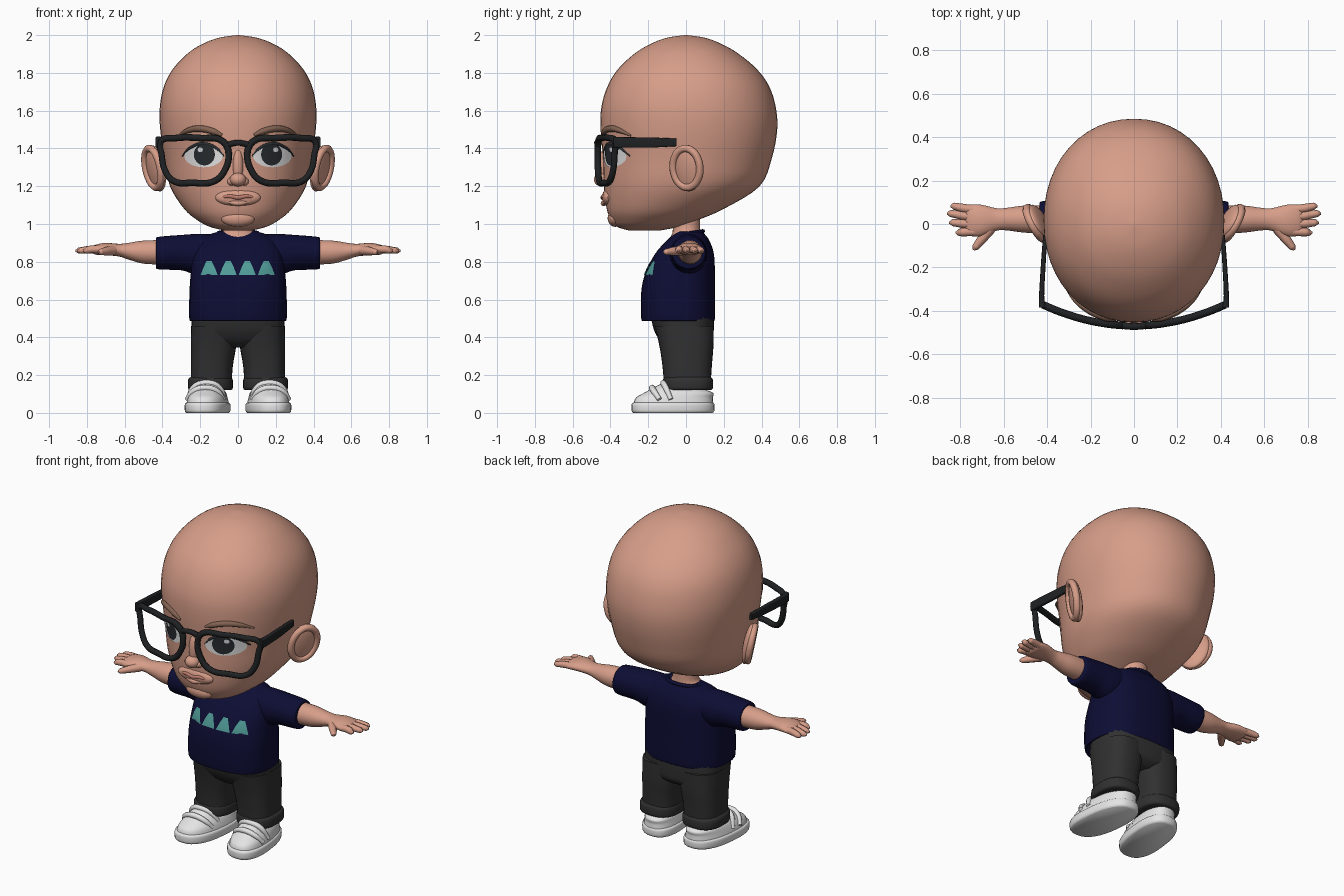
import bpy, bmesh
from math import cos, sin, pi, radians
from mathutils import Vector, Matrix
from mathutils.bvhtree import BVHTree

cube = bpy.data.objects.get("Cube")
if cube:
    bpy.data.objects.remove(cube, do_unlink=True)


def material(name, *rgb):
    m = bpy.data.materials.new(name)
    m.use_nodes = True
    m.diffuse_color = (*rgb, 1)
    bsdf = m.node_tree.nodes["Principled BSDF"]
    bsdf.inputs["Base Color"].default_value = (*rgb, 1)
    bsdf.inputs["Roughness"].default_value = 0.7
    return m


SKIN = material("skin", .68, .34, .25)
NAVY = material("navy cloth", .004, .004, .035)
CHARCOAL = material("charcoal cloth", .03, .03, .03)
BLACK = material("black plastic", .014, .015, .016)
WHITE = material("white", .78, .78, .78)
IRIS = material("dark iris", .022, .026, .03)
TEAL = material("teal print", .08, .33, .31)
BROW = material("brow brown", .23, .125, .085)
LIP = material("lip", .50, .20, .15)


def finish(bm, name, mat, mirror=False, angle=50):
    bmesh.ops.recalc_face_normals(bm, faces=bm.faces)
    me = bpy.data.meshes.new(name)
    bm.to_mesh(me)
    bm.free()
    me.materials.clear()
    me.materials.append(mat)
    me.shade_smooth()
    me.set_sharp_from_angle(angle=radians(angle))
    ob = bpy.data.objects.new(name, me)
    bpy.context.collection.objects.link(ob)
    if mirror:
        ob.modifiers.new("Mirror", 'MIRROR').use_mirror_merge = False
    return ob


def spline(p, steps):
    """Catmull-Rom through the control rows."""
    p = [Vector(r) for r in p]
    out = []
    for i in range(len(p) - 1):
        a, b, c, d = p[max(i - 1, 0)], p[i], p[i + 1], p[min(i + 2, len(p) - 1)]
        for k in range(steps):
            t = k / steps
            out.append(b + (c - a) * (t / 2) + (a * 2 - b * 5 + c * 4 - d) * (t * t / 2)
                       + (b * 3 - a - c * 3 + d) * (t ** 3 / 2))
    return out + [p[-1]]


def upright(t, a, b):
    return (a, b, t)


def sideways(t, a, b):
    return (t, b, a)


def loft(name, rows, mat, place=upright, power=2, n=32, steps=4, mirror=False):
    """Rows are (position, a_min, a_max, b_min, b_max) of rounded sections."""
    bm = bmesh.new()
    rings = []
    for t, a0, a1, b0, b1 in spline(rows, steps):
        ring = []
        for i in range(n):
            c, s = cos(2 * pi * i / n), sin(2 * pi * i / n)
            c, s = [abs(v) ** (2 / power) * (1 if v > 0 else -1) for v in (c, s)]
            ring.append(bm.verts.new(place(t, (a0 + a1 + (a1 - a0) * c) / 2,
                                           (b0 + b1 + (b1 - b0) * s) / 2)))
        rings.append(ring)
    for r, q in zip(rings, rings[1:]):
        for i in range(n):
            bm.faces.new((r[i], r[(i + 1) % n], q[(i + 1) % n], q[i]))
    bm.faces.new(rings[0])
    bm.faces.new(rings[-1])
    return finish(bm, name, mat, mirror)


def tube(name, paths, mat, cyclic=False, mirror=False):
    """Each path is a list of (x, y, z, radius)."""
    cu = bpy.data.curves.new(name + " path", 'CURVE')
    cu.dimensions, cu.bevel_depth, cu.bevel_resolution = '3D', 1, 2
    cu.resolution_u, cu.use_fill_caps = 6, True
    for path in paths:
        sp = cu.splines.new('BEZIER')
        sp.bezier_points.add(len(path) - 1)
        sp.use_cyclic_u = cyclic
        for bp, (x, y, z, r) in zip(sp.bezier_points, path):
            bp.co, bp.radius = (x, y, z), r
            bp.handle_left_type = bp.handle_right_type = 'AUTO'
    tmp = bpy.data.objects.new(name + " path", cu)
    bpy.context.collection.objects.link(tmp)
    bpy.context.view_layer.update()
    bm = bmesh.new()
    bm.from_mesh(tmp.to_mesh())
    tmp.to_mesh_clear()
    bpy.data.objects.remove(tmp, do_unlink=True)
    return finish(bm, name, mat, mirror)


def ball(name, loc, size, mat, rot=Matrix(), mirror=False):
    bm = bmesh.new()
    bmesh.ops.create_uvsphere(bm, u_segments=24, v_segments=14, radius=1)
    bm.transform(Matrix.Translation(loc) @ rot @ Matrix.Diagonal((*size, 1)))
    return finish(bm, name, mat, mirror)


def surface(ob):
    tree = BVHTree.FromPolygons([v.co for v in ob.data.vertices],
                                [p.vertices for p in ob.data.polygons])
    return lambda x, z: tree.ray_cast(Vector((x, -3, z)), Vector((0, 1, 0)))[0].y


def plate(name, outline, front, lift, mat, mirror=True, layers=6):
    """Thin painted patch that follows a surface seen from the front."""
    bm = bmesh.new()
    n = len(outline)
    cx, cz = sum(p[0] for p in outline) / n, sum(p[1] for p in outline) / n

    def vert(x, z):
        return bm.verts.new((x, front(x, z) - lift, z))
    mid = vert(cx, cz)
    last = None
    for k in range(1, layers + 1):
        f = k / layers
        ring = [vert(cx + (x - cx) * f, cz + (z - cz) * f) for x, z in outline]
        for i in range(n):
            j = (i + 1) % n
            bm.faces.new((last[i], last[j], ring[j], ring[i]) if last else (mid, ring[i], ring[j]))
        last = ring
    ob = finish(bm, name, mat, mirror)
    if sum(p.normal.y for p in ob.data.polygons) > 0:
        ob.data.flip_normals()
    return ob


def oval(cx, cz, rx, rz, n=24):
    return [(cx + rx * cos(2 * pi * i / n), cz + rz * sin(2 * pi * i / n)) for i in range(n)]


# Head and neck
profile = [(.965, .07, -.30, -.14), (.985, .15, -.365, -.04), (1.02, .215, -.395, .06),
           (1.08, .285, -.42, .20), (1.2, .36, -.435, .39), (1.35, .39, -.44, .455),
           (1.5, .412, -.452, .483), (1.62, .414, -.448, .475), (1.73, .392, -.415, .44),
           (1.82, .345, -.36, .375), (1.9, .27, -.275, .28), (1.95, .195, -.195, .195),
           (1.985, .105, -.105, .105), (2.0, .008, -.008, .008)]
head = loft("head", [(z, -w, w, f, b) for z, w, f, b in profile], SKIN, n=48, power=2.1)
face = surface(head)
loft("neck", [(.88, -.13, .13, -.11, .09), (.945, -.10, .10, -.075, .08),
              (.98, -.075, .075, -.07, .075), (1.1, -.075, .075, -.07, .075)], SKIN)

# Ears: dished shell with a raised rim
lean = Matrix.Rotation(radians(12), 4, 'Y') @ Matrix.Rotation(radians(-28), 4, 'Z')
ear_at = Vector((.435, .01, 1.295))
ball("ear_shells", ear_at, (.03, .088, .125), SKIN, lean, True)
rim = []
for i in range(12):
    a = 2 * pi * i / 12
    p = ear_at + lean @ Vector((.016, .08 * cos(a), .02 + .105 * sin(a) - .015))
    rim.append((*p, .02))
tube("ear_rims", [rim], SKIN, True, True)

# Nose and mouth
ball("nose_tip", (0, -.445, 1.235), (.043, .043, .036), SKIN)
ball("nose_bridge", (0, -.43, 1.31), (.028, .03, .09), SKIN)
ball("nostrils", (.035, -.43, 1.225), (.022, .028, .022), SKIN, mirror=True)
ball("chin", (0, -.375, 1.03), (.09, .04, .045), SKIN)
ball("mouth_mound", (0, -.415, 1.14), (.12, .03, .045), SKIN)


def on_face(points, lift=0):
    return [(x, face(x, z) - lift, z, r) for x, z, r in points]


tube("lips", [on_face([(-.1, 1.135, .004), (-.05, 1.147, .01), (0, 1.14, .012),
                       (.05, 1.147, .01), (.1, 1.135, .004)], .012)], LIP)
tube("lower_lip", [on_face([(-.06, 1.118, .006), (0, 1.11, .016), (.06, 1.118, .006)], .01)], SKIN)

# Eyes and brows
plate("eye_whites", oval(.182, 1.36, .102, .06), face, .004, WHITE)
plate("irises", oval(.178, 1.368, .056, .058), face, .007, IRIS)
plate("eye_glints", oval(.2, 1.393, .014, .013, 10), face, .009, WHITE, layers=2)
tube("eyelids", [on_face([(.075, 1.36, .004), (.12, 1.405, .008), (.185, 1.425, .009),
                          (.25, 1.405, .008), (.295, 1.36, .004)])], IRIS, mirror=True)
tube("eyebrows", [on_face([(.085, 1.47, .008), (.13, 1.49, .017), (.2, 1.505, .018),
                           (.26, 1.497, .015), (.315, 1.468, .005)])], BROW, mirror=True)

# Glasses


def lens_y(x):
    return -.468 + .55 * x * x


rim = [(.41, 1.435), (.33, 1.455), (.2, 1.455), (.085, 1.44), (.052, 1.39), (.075, 1.275),
       (.13, 1.225), (.24, 1.218), (.34, 1.227), (.385, 1.28), (.405, 1.37)]
tube("glasses_rims", [[(x, lens_y(x), z, .0175) for x, z in rim]], BLACK, True, True)
tube("glasses_bridge", [[(-.07, -.465, 1.415, .016), (0, -.472, 1.43, .015),
                         (.07, -.465, 1.415, .016)]], BLACK)
loft("glasses_temples", [(-.385, .405, .437, 1.405, 1.463), (-.33, .413, .437, 1.405, 1.46),
                         (-.18, .406, .428, 1.405, 1.458), (-.05, .398, .418, 1.412, 1.452)],
     BLACK, lambda t, a, b: (a, t, b), power=5, n=16, mirror=True)

# Shirt
shirt = loft("shirt_body", [(.49, -.245, .245, -.225, .145), (.5, -.258, .258, -.237, .153),
                            (.64, -.257, .257, -.237, .153), (.74, -.25, .25, -.215, .153),
                            (.84, -.24, .24, -.165, .148), (.91, -.205, .205, -.105, .125),
                            (.945, -.15, .15, -.065, .1), (.96, -.1, .1, -.045, .085)],
             NAVY, power=2.6)
loft("sleeves", [(.1, .76, .945, -.08, .11), (.22, .735, .947, -.085, .112),
                 (.3, .755, .942, -.08, .108), (.42, .76, .932, -.075, .105),
                 (.435, .775, .92, -.06, .09)], NAVY, sideways, mirror=True)
tube("collar", [[(.105 * cos(i * pi / 6), .015 + .075 * sin(i * pi / 6),
                  .95 + .012 * sin(i * pi / 6), .011) for i in range(12)]], NAVY, True)
chest = surface(shirt)
for i in range(4):
    x = -.153 + i * .101 - .0
    plate("chest_peak_%d" % (i + 1), [(x - .045, .73), (x + .045, .73), (x + .03, .77),
                                      (x + .014, .803), (x - .014, .803), (x - .03, .77)],
          chest, .005, TEAL, False, 4)

# Arms and hands
loft("arms", [(.38, .785, .915, -.045, .085), (.5, .79, .912, -.04, .085),
              (.58, .812, .9, -.03, .075), (.63, .828, .895, -.03, .072),
              (.7, .835, .9, -.055, .088), (.755, .838, .89, -.055, .09),
              (.775, .85, .878, -.04, .08)], SKIN, sideways, mirror=True)
fingers = [[(.73, y0, .866, .021), (.79, (y0 + y1) / 2, .864, .02),
            (tip - .015, y1, .859, .016), (tip, y1, .858, .005)]
           for y0, y1, tip in ((.065, .082, .845), (.03, .048, .86), (-.002, .006, .85),
                               (-.035, -.04, .82))]
thumb = [(.66, -.02, .86, .026), (.7, -.07, .856, .022), (.73, -.108, .852, .016),
         (.738, -.12, .852, .005)]
tube("fingers", fingers + [thumb], SKIN, mirror=True)

# Trousers
loft("trouser_seat", [(.345, -.1, .1, -.09, .1), (.38, -.21, .21, -.135, .14),
                      (.44, -.245, .245, -.17, .147), (.53, -.245, .245, -.19, .147)],
     CHARCOAL, power=2.8)
loft("trouser_legs", [(.14, .035, .25, -.115, .13), (.25, .027, .25, -.125, .137),
                      (.35, .01, .25, -.14, .145), (.46, .0, .248, -.165, .147)],
     CHARCOAL, power=2.6, mirror=True)
loft("trouser_cuffs", [(.12, .04, .25, -.105, .125), (.13, .028, .264, -.122, .142),
                       (.175, .028, .264, -.122, .142), (.19, .04, .25, -.11, .13)],
     CHARCOAL, power=2.6, mirror=True)

# Ankles and shoes
loft("ankles", [(.08, .08, .21, -.07, .1), (.16, .08, .21, -.07, .1)], SKIN, mirror=True)


def splayed(t, a, b):
    return (a - .11 * (b + .07), b, t)


loft("shoe_soles", [(0, .052, .27, -.28, .14), (.012, .045, .277, -.288, .15),
                    (.045, .045, .277, -.288, .15), (.055, .055, .267, -.278, .14)],
     WHITE, splayed, power=2.5, mirror=True)
loft("shoe_uppers", [(.045, .052, .27, -.278, .145), (.08, .06, .262, -.265, .142),
                     (.11, .072, .25, -.215, .138), (.14, .095, .225, -.16, .03),
                     (.155, .115, .205, -.13, -.03)], WHITE, splayed, power=2.4, mirror=True)
straps = [[(.065 - .11 * (y + .07), y + .03, .07, .013), (.1 - .11 * (y + .07), y, z - .01, .016),
           (.162 - .11 * (y + .07), y - .01, z + .008, .017),
           (.225 - .11 * (y + .07), y, z - .01, .016), (.26 - .11 * (y + .07), y + .03, .07, .013)]
          for y, z in ((-.17, .125), (-.11, .15))]
tube("shoe_straps", straps, WHITE, mirror=True)
